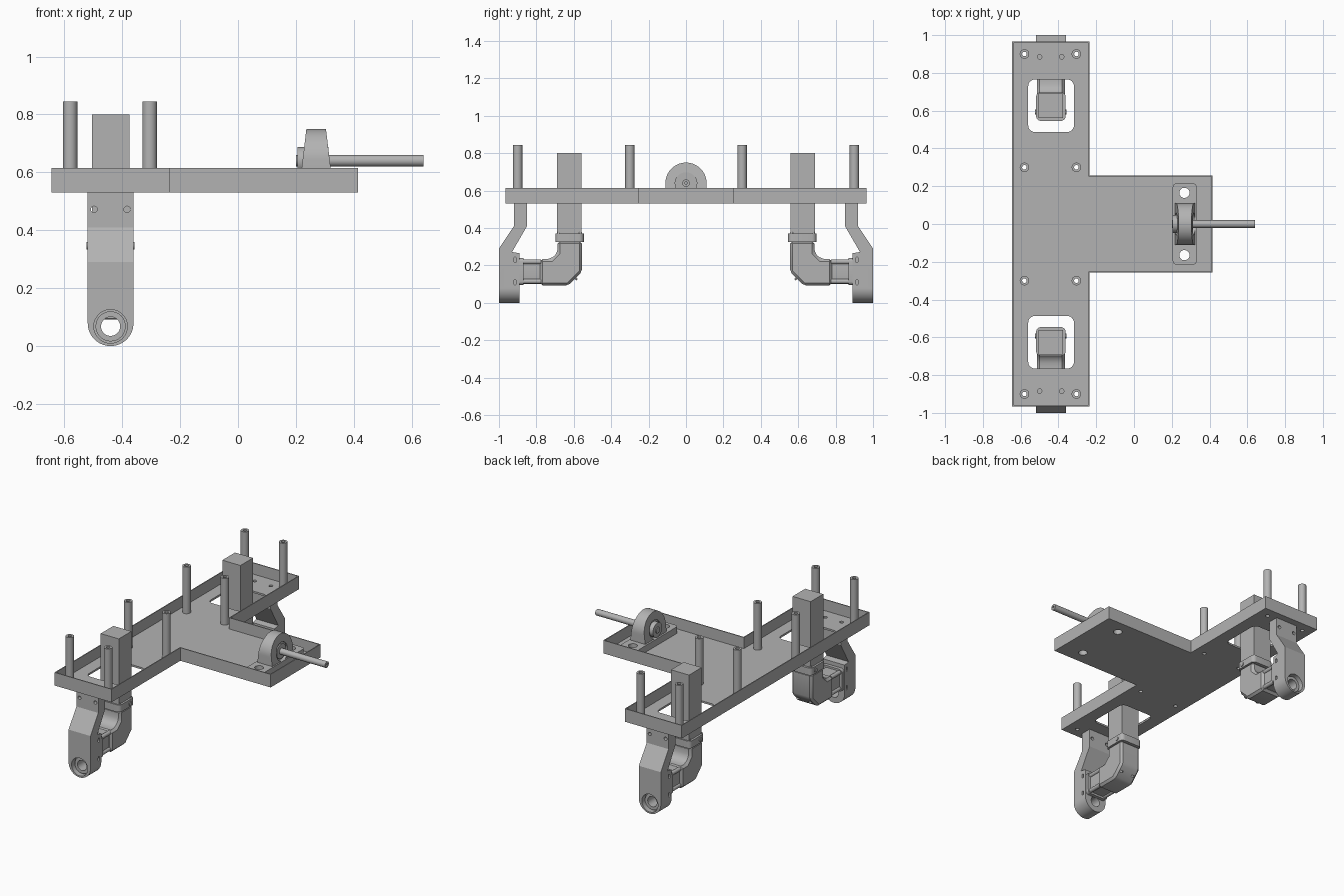
import bpy, bmesh
from math import sin, cos, pi
from mathutils import Vector

cube = bpy.data.objects.get("Cube")
if cube:
    bpy.data.objects.remove(cube, do_unlink=True)

grey = bpy.data.materials.new("plain grey")
grey.use_nodes = True
grey.diffuse_color = (0.45, 0.45, 0.45, 1)
grey.node_tree.nodes["Principled BSDF"].inputs["Base Color"].default_value = (0.45, 0.45, 0.45, 1)


def prism(name, outline, axis, lo, hi):
    """Extrude a 2D outline along an axis: x takes (y, z), y takes (x, z), z takes (x, y)."""
    place = {"x": lambda a, b, h: (h, a, b),
             "y": lambda a, b, h: (a, h, b),
             "z": lambda a, b, h: (a, b, h)}[axis]
    bm = bmesh.new()
    ends = [[bm.verts.new(place(a, b, h)) for a, b in outline] for h in (lo, hi)]
    n = len(outline)
    for ring in ends:
        bm.faces.new(ring)
    for i in range(n):
        j = (i + 1) % n
        bm.faces.new((ends[0][i], ends[0][j], ends[1][j], ends[1][i]))
    bmesh.ops.recalc_face_normals(bm, faces=bm.faces)
    mesh = bpy.data.meshes.new(name)
    bm.to_mesh(mesh)
    bm.free()
    mesh.materials.append(grey)
    ob = bpy.data.objects.new(name, mesh)
    bpy.context.collection.objects.link(ob)
    return ob


def arc(a, b, r, start=0, end=2 * pi, steps=32):
    return [(a + r * cos(start + (end - start) * i / steps),
             b + r * sin(start + (end - start) * i / steps)) for i in range(steps + 1)]


def circle(a, b, r):
    return arc(a, b, r)[:-1]


def rounded(a0, a1, b0, b1, r, steps=6):
    corners = [(a1 - r, b1 - r), (a0 + r, b1 - r), (a0 + r, b0 + r), (a1 - r, b0 + r)]
    return [p for k, (a, b) in enumerate(corners)
            for p in arc(a, b, r, k * pi / 2, (k + 1) * pi / 2, steps)]


def rect(a0, a1, b0, b1):
    return [(a0, b0), (a1, b0), (a1, b1), (a0, b1)]


def activate(ob):
    bpy.ops.object.select_all(action="DESELECT")
    bpy.context.view_layer.objects.active = ob
    ob.select_set(True)


def cut(ob, cutters, operation="DIFFERENCE"):
    activate(ob)
    for c in cutters:
        c.hide_render = True
        mod = ob.modifiers.new("cut", "BOOLEAN")
        mod.operation, mod.object, mod.solver = operation, c, "EXACT"
        bpy.ops.object.modifier_apply(modifier=mod.name)
        bpy.data.objects.remove(c, do_unlink=True)


def bevel(ob, width, segments=1):
    activate(ob)
    mod = ob.modifiers.new("bevel", "BEVEL")
    mod.width, mod.segments = width, segments
    bpy.ops.object.modifier_apply(modifier=mod.name)


def finish(ob, mirror=False):
    activate(ob)
    if mirror:
        mod = ob.modifiers.new("mirror", "MIRROR")
        mod.use_axis = (False, True, False)
        mod.use_mirror_merge = False
        bpy.ops.object.modifier_apply(modifier=mod.name)
    bpy.ops.object.shade_smooth_by_angle(angle=0.5)


def hole(axis, a, b, r, lo, hi):
    return prism("cutter", circle(a, b, r), axis, lo, hi)


LEG_X = -0.44
FLOOR = 0.542
POSTS = [(x, y) for x in (-0.58, -0.305) for y in (-0.9, -0.3, 0.3, 0.9)]


def t_outline(w):
    return [(-0.645 + w, -0.965 + w), (-0.235 - w, -0.965 + w), (-0.235 - w, -0.257 + w),
            (0.415 - w, -0.257 + w), (0.415 - w, 0.257 - w), (-0.235 - w, 0.257 - w),
            (-0.235 - w, 0.965 - w), (-0.645 + w, 0.965 - w)]


# T-shaped tray with thin rim, leg windows and bolt holes
tray = prism("tray", t_outline(0), "z", 0.53, 0.615)
cutters = [prism("cutter", t_outline(0.006), "z", FLOOR, 0.7)]
for s in (-1, 1):
    y0, y1 = sorted((s * 0.487, s * 0.765))
    cutters.append(prism("cutter", rounded(-0.56, -0.318, y0, y1, 0.035), "z", 0.5, 0.6))
    cutters += [hole("z", x, s * 0.885, 0.012, 0.5, 0.6) for x in (-0.5, -0.383)]
    cutters.append(hole("z", 0.267, s * 0.165, 0.027, 0.5, 0.6))
cutters += [hole("z", x, y, 0.012, 0.5, 0.6) for x, y in POSTS]
cut(tray, cutters)
finish(tray)

# Standoff posts with threaded bores
for x, y in POSTS:
    post = prism("standoff_post", circle(x, y, 0.025), "z", FLOOR, 0.845)
    cut(post, [hole("z", x, y, 0.012, 0.5, 0.9)])
    finish(post)

# Leg bracket: cranked plate with rounded foot
bracket = prism("leg_bracket", [(0.85, 0.53), (0.92, 0.53), (0.92, 0.41), (1, 0.29), (1, 0),
                                (0.89, 0), (0.89, 0.265), (0.93, 0.272), (0.85, 0.41)],
                "x", LEG_X - 0.079, LEG_X + 0.079)
foot = arc(LEG_X, 0.079, 0.079, pi, 2 * pi) + [(LEG_X + 0.079, 0.6), (LEG_X - 0.079, 0.6)]
cut(bracket, [prism("cutter", foot, "y", 0.7, 1.1)], "INTERSECT")
cut(bracket, [hole("y", LEG_X, 0.068, 0.058, 0.965, 1.1),
              hole("y", LEG_X, 0.068, 0.033, 0.8, 1.1)]
    + [hole("y", LEG_X + dx, 0.472, 0.011, 0.8, 1.0) for dx in (-0.057, 0.057)]
    + [prism("cutter", rounded(0.907, 0.921, z - 0.014, z + 0.014, 0.006), "x",
             LEG_X + s * 0.06, LEG_X + s * 0.1) for z in (0.11, 0.23) for s in (-1, 1)])
finish(bracket, True)

# Bearing race set in the foot
race = prism("foot_bearing", circle(LEG_X, 0.068, 0.052), "y", 0.955, 0.975)
cut(race, [hole("y", LEG_X, 0.068, 0.033, 0.9, 1.1)])
finish(race, True)

# Upright motor and its flange
motor = prism("motor", rect(LEG_X - 0.065, LEG_X + 0.065, 0.56, 0.69), "z", 0.365, 0.8)
finish(motor, True)
flange = prism("motor_flange", rounded(LEG_X - 0.078, LEG_X + 0.078, 0.546, 0.698, 0.025),
               "z", 0.325, 0.372)
finish(flange, True)
for dx in (-0.06, 0.06):
    for y in (0.565, 0.68):
        finish(prism("flange_screw", circle(LEG_X + dx, y, 0.009), "z", 0.37, 0.378), True)
for s in (-1, 1):
    a, b = sorted((LEG_X + s * 0.07, LEG_X + s * 0.083))
    finish(prism("clamp_screw", circle(0.592, 0.347, 0.013), "x", a, b), True)

# Right-angle gearbox with chamfered edges
elbow = prism("gearbox_elbow", [(0.556, 0.33), (0.687, 0.33), (0.687, 0.268), (0.722, 0.235),
                                (0.78, 0.235), (0.78, 0.092), (0.63, 0.092), (0.556, 0.165)],
              "x", LEG_X - 0.074, LEG_X + 0.074)
bevel(elbow, 0.014)
finish(elbow, True)
output = prism("gearbox_output", rounded(LEG_X - 0.058, LEG_X + 0.058, 0.108, 0.228, 0.025),
               "y", 0.77, 0.895)
finish(output, True)
plate = prism("output_flange", rounded(LEG_X - 0.075, LEG_X + 0.075, 0.095, 0.24, 0.02),
              "y", 0.868, 0.892)
finish(plate, True)
for dx in (-0.055, 0.055):
    for z in (0.115, 0.22):
        finish(prism("gearbox_bolt", circle(LEG_X + dx, z, 0.013), "y", 0.775, 0.87), True)

# Screws on the gearbox corner slope
for dx in (-0.045, 0.045):
    screw = prism("elbow_screw", circle(LEG_X + dx, 0, 0.01), "z", -0.006, 0.006)
    turn = Vector((0, 0, 1)).rotation_difference(Vector((0, 1, -1))).to_matrix().to_4x4()
    turn.translation = Vector((0, 0.59, 0.131))
    screw.data.transform(turn)
    finish(screw, True)

# Pillow block: base plate, drafted dome, bearing and shaft
base = prism("pillow_base", rounded(0.205, 0.332, -0.215, 0.215, 0.02), "z", FLOOR, 0.585)
cut(base, [hole("z", 0.267, y, 0.027, 0.5, 0.7) for y in (-0.165, 0.165)])
finish(base)
dome = prism("pillow_dome", [(-0.11, 0.56)] + arc(0, 0.64, 0.11, pi, 0) + [(0.11, 0.56)],
             "x", -1, 1)
for v in dome.data.vertices:
    v.co.x = 0.27 + v.co.x * (0.05 - 0.12 * (v.co.z - 0.615))
cut(dome, [hole("x", 0, 0.64, 0.058, 0.1, 0.4)])
finish(dome)
outer = prism("bearing_outer", circle(0, 0.64, 0.059), "x", 0.235, 0.305)
finish(outer)
collar = prism("bearing_collar", circle(0, 0.64, 0.047), "x", 0.205, 0.312)
finish(collar)
shaft = prism("shaft", circle(0, 0.64, 0.02), "x", 0.2, 0.64)
cut(shaft, [hole("x", 0, 0.64, 0.007, 0.61, 0.7)])
finish(shaft)
